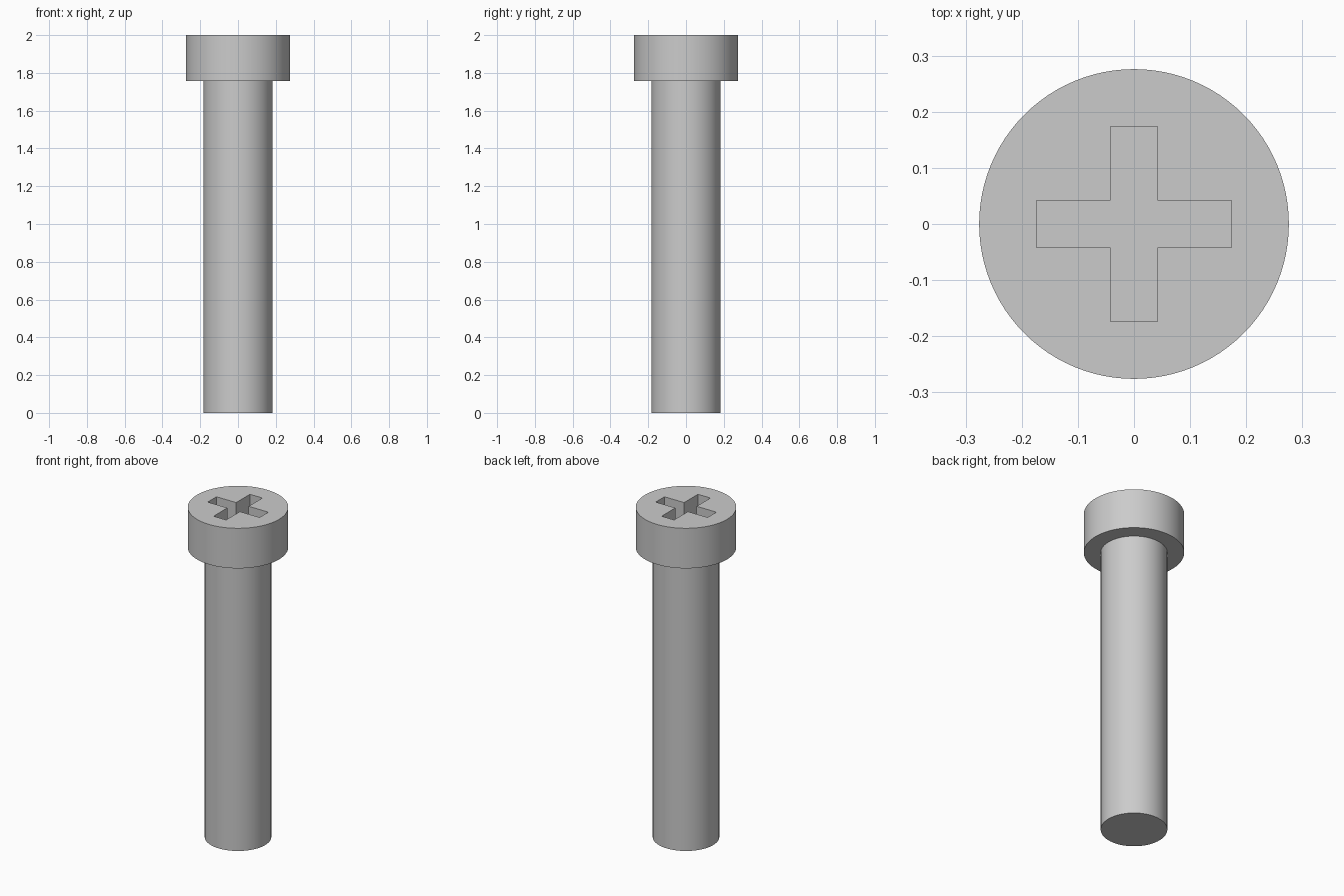
import bpy
import bmesh
import math

default_cube = bpy.data.objects.get("Cube")
if default_cube:
    bpy.data.objects.remove(default_cube, do_unlink=True)

HEAD_RADIUS, SHAFT_RADIUS = 0.276, 0.183
HEAD_BOTTOM, TOP = 1.757, 2.0
SLOT_HALF_WIDTH, SLOT_REACH, SLOT_DEPTH = 0.042, 0.174, 0.12
SEGMENTS = 96

steel = bpy.data.materials.new("plain grey steel")
steel.use_nodes = True
GREY = (0.6, 0.6, 0.6, 1)
steel.diffuse_color = GREY
steel.node_tree.nodes["Principled BSDF"].inputs["Base Color"].default_value = GREY


def prism(name, outline, bottom, top):
    """Extrude a flat outline from bottom to top."""
    bm = bmesh.new()
    base = bm.faces.new([bm.verts.new((x, y, bottom)) for x, y in outline])
    walls = bmesh.ops.extrude_face_region(bm, geom=[base], use_keep_orig=True)
    raised = [v for v in walls["geom"] if isinstance(v, bmesh.types.BMVert)]
    bmesh.ops.translate(bm, verts=raised, vec=(0, 0, top - bottom))
    bmesh.ops.recalc_face_normals(bm, faces=bm.faces)
    mesh = bpy.data.meshes.new(name)
    bm.to_mesh(mesh)
    bm.free()
    mesh.materials.append(steel)
    obj = bpy.data.objects.new(name, mesh)
    bpy.context.collection.objects.link(obj)
    return obj


def circle(radius):
    angles = [math.tau * i / SEGMENTS for i in range(SEGMENTS)]
    return [(radius * math.cos(a), radius * math.sin(a)) for a in angles]


def cross(w, r):
    """Four arms, each a quarter turn of the first."""
    points = []
    arm = [(r, -w), (r, w), (w, w)]
    for _ in range(4):
        points += arm
        arm = [(-y, x) for x, y in arm]
    return points


def activate(obj):
    bpy.ops.object.select_all(action="DESELECT")
    obj.select_set(True)
    bpy.context.view_layer.objects.active = obj


# Shaft, seated slightly inside the head
shaft = prism("shaft", circle(SHAFT_RADIUS), 0, HEAD_BOTTOM + 0.02)

# Head with a cross-shaped driver recess
head = prism("head", circle(HEAD_RADIUS), HEAD_BOTTOM, TOP)
cutter = prism("recess_cutter", cross(SLOT_HALF_WIDTH, SLOT_REACH),
               TOP - SLOT_DEPTH, TOP + 0.1)
cutter.hide_render = True
cut = head.modifiers.new("cross_recess", "BOOLEAN")
cut.operation = "DIFFERENCE"
cut.solver = "EXACT"
cut.object = cutter
activate(head)
bpy.ops.object.modifier_apply(modifier=cut.name)
bpy.data.objects.remove(cutter, do_unlink=True)

# Smooth round sides with crisp rims
for part in (shaft, head):
    activate(part)
    bpy.ops.object.shade_smooth_by_angle(angle=math.radians(30))
